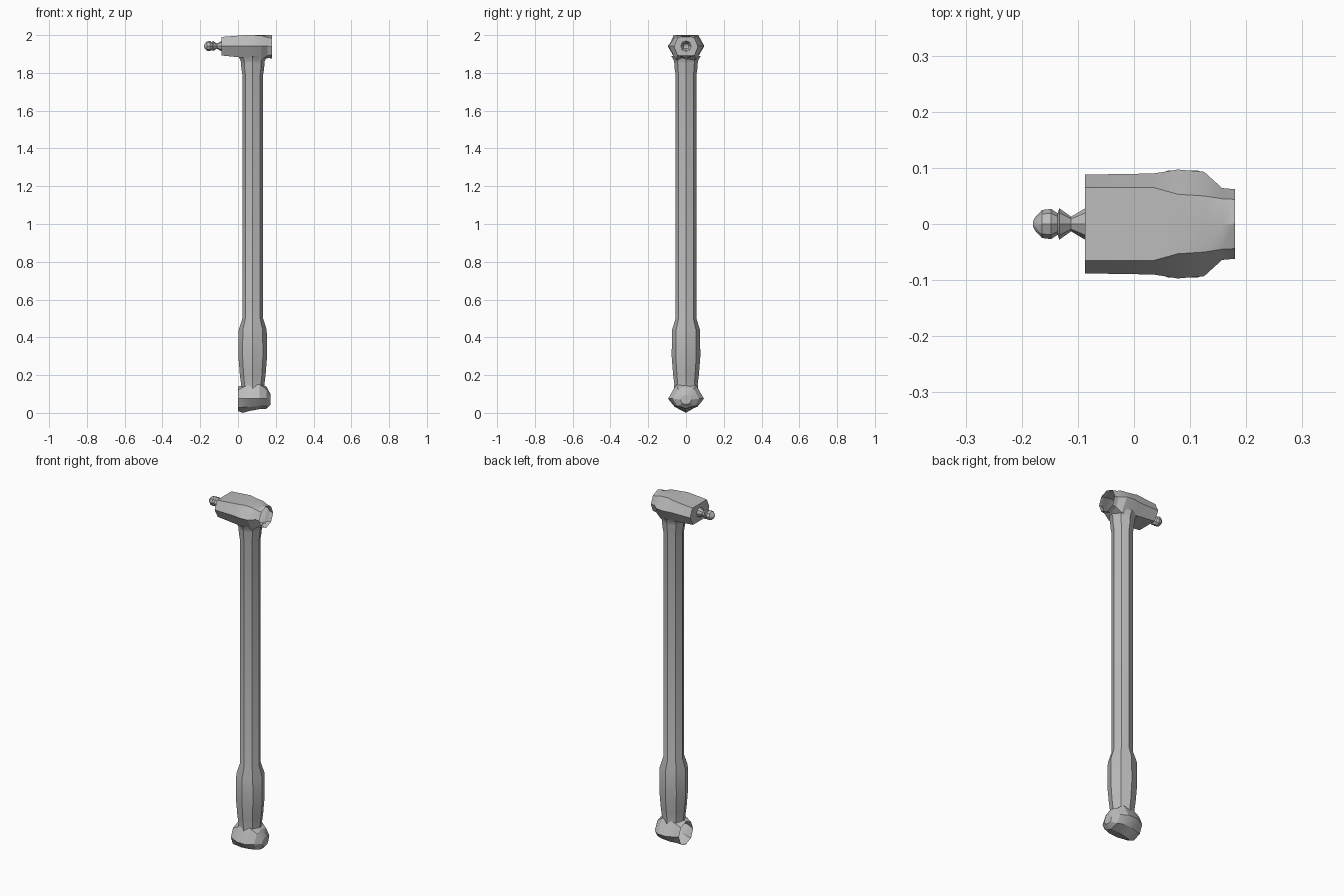
import bpy, bmesh
from math import sin, cos, pi, radians

cube = bpy.data.objects.get("Cube")
if cube:
    bpy.data.objects.remove(cube)

grey = bpy.data.materials.new("plain grey")
grey.use_nodes = True
grey.diffuse_color = (0.5, 0.5, 0.5, 1)
grey.node_tree.nodes["Principled BSDF"].inputs["Base Color"].default_value = (0.5, 0.5, 0.5, 1)

MID = 1.942      # height of the head axis
SHAFT_X = 0.078  # axis of the shaft


def loft(name, rings, cap_end=False):
    """Skin a shell over rings of eight points each."""
    bm = bmesh.new()
    loops = [[bm.verts.new(p) for p in ring] for ring in rings]
    for a, b in zip(loops, loops[1:]):
        for i in range(8):
            j = (i + 1) % 8
            bm.faces.new((a[i], a[j], b[j], b[i]))
    if cap_end:
        bm.faces.new(loops[-1])
    bmesh.ops.recalc_face_normals(bm, faces=bm.faces)
    mesh = bpy.data.meshes.new(name)
    bm.to_mesh(mesh)
    bm.free()
    mesh.materials.append(grey)
    obj = bpy.data.objects.new(name, mesh)
    bpy.context.collection.objects.link(obj)
    bpy.ops.object.select_all(action="DESELECT")
    obj.select_set(True)
    bpy.context.view_layer.objects.active = obj
    bpy.ops.object.shade_smooth_by_angle(angle=radians(25))
    return obj


def round_x(x, r, z):
    """Octagon facing along x, corner up."""
    return [(x, r * sin(i * pi / 4), z + r * cos(i * pi / 4)) for i in range(8)]


def round_z(z, r):
    """Octagon facing along z, around the shaft axis."""
    return [(SHAFT_X + r * cos(i * pi / 4), r * sin(i * pi / 4), z) for i in range(8)]


def section(x, ridge, top, top_w, mid, mid_w, low, low_w, keel):
    """Mirrored section facing along x, starting at the top ridge."""
    half = [(top_w, top), (mid_w, mid), (low_w, low)]
    return ([(x, 0, ridge)] + [(x, y, z) for y, z in half] + [(x, 0, keel)]
            + [(x, -y, z) for y, z in reversed(half)])


# Shaft with a thick grip near the foot and a collar under the head
shaft_profile = [(0.12, 0.064), (0.155, 0.062), (0.2, 0.068), (0.3, 0.076),
                 (0.44, 0.074), (0.5, 0.055), (1.79, 0.055), (1.82, 0.06),
                 (1.85, 0.062), (1.865, 0.064), (1.89, 0.078)]
loft("shaft", [round_z(z, r) for z, r in shaft_profile])

# Hollow head: closed block, bulge over the shaft, open socket
back = -0.087
loft("head", [
    round_x(back, 0.028, MID),
    section(back, 1.99, 1.99, 0.065, MID, 0.088, 1.892, 0.06, 1.892),
    section(0.035, 2.0, 2.0, 0.065, MID, 0.09, 1.88, 0.06, 1.88),
    section(0.078, 2.0, 2.0, 0.053, MID, 0.097, 1.868, 0.054, 1.868),
    section(0.125, 2.0, 1.997, 0.05, MID, 0.093, 1.868, 0.052, 1.868),
    section(0.157, 2.0, 1.987, 0.045, MID, 0.064, 1.892, 0.045, 1.878),
    round_x(0.18, 0.062, MID - 0.003),
])

# Ball-tipped nozzle
nozzle_profile = [(back, 0.028), (-0.112, 0.013), (-0.133, 0.028), (-0.136, 0.019),
                  (-0.148, 0.027), (-0.164, 0.025), (-0.176, 0.012), (-0.18, 0.005)]
loft("nozzle", [round_x(x, r, MID) for x, r in nozzle_profile], cap_end=True)

# Hollow foot, open at one side and rounded at the other
loft("foot", [
    round_x(0.0, 0.065, 0.075),
    section(0.025, 0.145, 0.135, 0.05, 0.075, 0.077, 0.03, 0.05, 0.0),
    section(0.06, 0.155, 0.15, 0.052, 0.075, 0.095, 0.032, 0.06, 0.01),
    section(0.115, 0.155, 0.15, 0.052, 0.075, 0.095, 0.036, 0.06, 0.02),
    section(0.15, 0.14, 0.125, 0.042, 0.075, 0.07, 0.036, 0.045, 0.022),
    section(0.173, 0.098, 0.09, 0.02, 0.07, 0.03, 0.05, 0.02, 0.045),
], cap_end=True)
